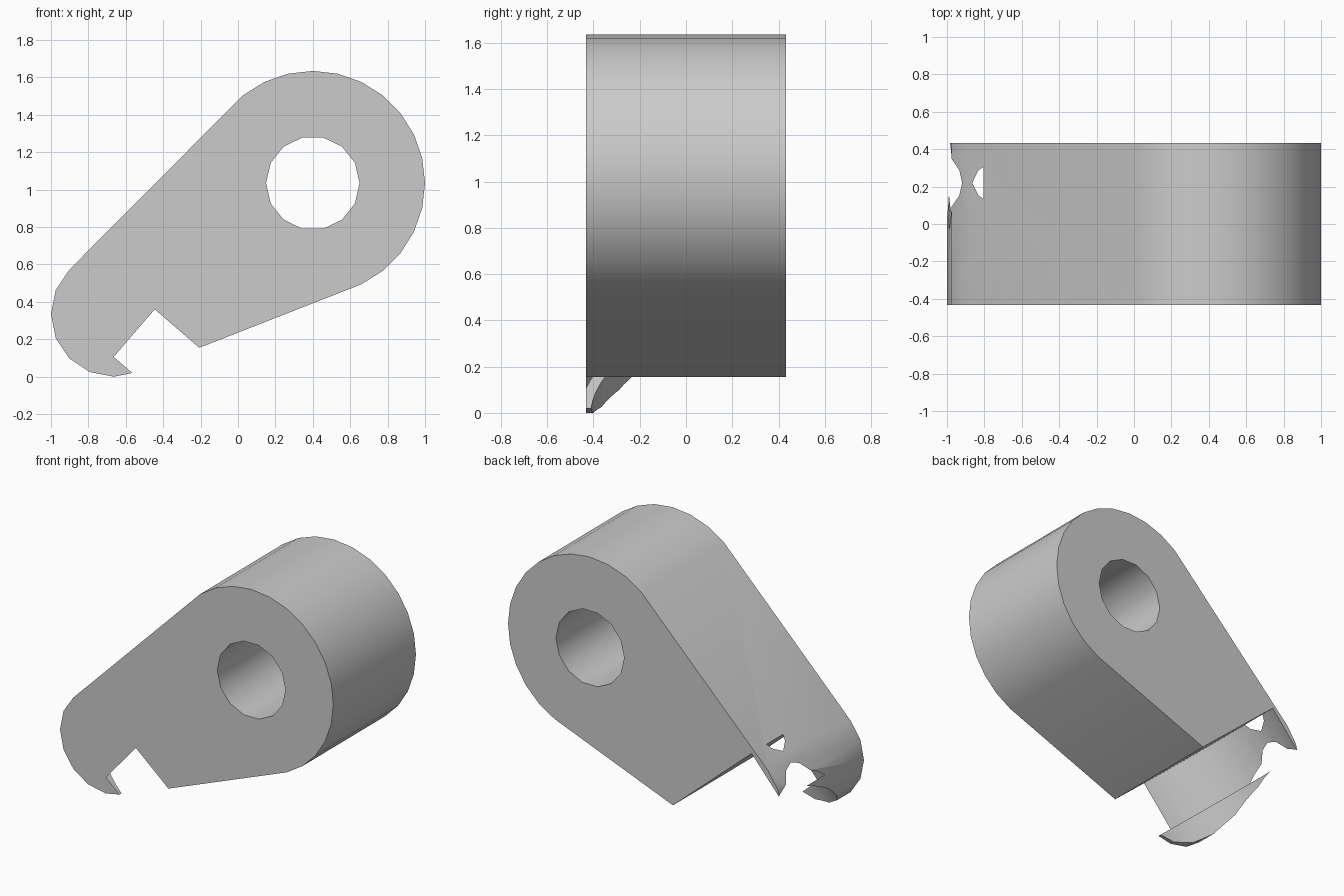
import bpy, bmesh
from math import cos, sin, pi
from mathutils import Vector

cube = bpy.data.objects.get("Cube")
if cube:
    bpy.data.objects.remove(cube, do_unlink=True)

HALF = 0.432                                  # half thickness of the block
ALONG = Vector((0.653, 0, 0.757))             # axis of the round socket
DEEP = Vector((-0.757, 0, 0.653))             # direction into the block
BACK = Vector((0, 1, 0))


def prism(name, ring, sweep):
    """Closed solid made by sweeping a ring of points."""
    bm = bmesh.new()
    face = bm.faces.new([bm.verts.new(p) for p in ring])
    swept = bmesh.ops.extrude_face_region(bm, geom=[face])["geom"]
    bmesh.ops.translate(bm, vec=sweep, verts=[v for v in swept if isinstance(v, bmesh.types.BMVert)])
    bmesh.ops.recalc_face_normals(bm, faces=bm.faces)
    mesh = bpy.data.meshes.new(name)
    bm.to_mesh(mesh)
    bm.free()
    obj = bpy.data.objects.new(name, mesh)
    bpy.context.collection.objects.link(obj)
    return obj


def arc(x, z, radius, sides, first, last, y):
    """Corners first..last of a regular polygon in the front plane."""
    return [Vector((x + radius * cos(2 * pi * i / sides), y, z + radius * sin(2 * pi * i / sides)))
            for i in range(first, last + 1)]


def socket_point(u, y, v):
    return ALONG * u + BACK * y + DEEP * v


def socket_cylinder(name, radius, start, end, sides=64):
    """Cylinder lying along the socket axis."""
    ring = [socket_point(start, 0.22 + radius * sin(2 * pi * i / sides),
                         0.37 + radius * cos(2 * pi * i / sides)) for i in range(sides)]
    return prism(name, ring, ALONG * (end - start))


# Rounded arm: large end and small end joined by straight flanks
outline = arc(0.4, 1.035, 0.6, 28, -5, 10, -HALF) + arc(-0.665, 0.335, 0.335, 16, 6, 13, -HALF)
arm = prism("hooked_arm", outline, BACK * 2 * HALF)

# Cutters: pivot hole, round socket, narrower neck, and open back of the neck
neck_back = [socket_point(-0.354, y, v) for y, v in ((0.22, -0.5), (0.6, -0.5), (0.6, 1.2), (0.22, 1.2))]
cutters = [
    prism("pivot_hole_cutter", arc(0.4, 1.035, 0.25, 14, 0, 13, -0.6), BACK * 1.2),
    socket_cylinder("socket_cutter", 0.683, -0.354, -0.018),
    socket_cylinder("neck_cutter", 0.635, -1.0, -0.2),
    prism("neck_back_cutter", neck_back, ALONG * -0.6),
]

bpy.ops.object.select_all(action="DESELECT")
bpy.context.view_layer.objects.active = arm
arm.select_set(True)
for cutter in cutters:
    cutter.hide_render = True
    cut = arm.modifiers.new(cutter.name, "BOOLEAN")
    cut.operation = "DIFFERENCE"
    cut.solver = "EXACT"
    cut.object = cutter
    bpy.ops.object.modifier_apply(modifier=cut.name)
for cutter in cutters:
    bpy.data.objects.remove(cutter, do_unlink=True)

# Plain grey finish, smooth on the curves
grey = bpy.data.materials.new("plain_grey")
grey.use_nodes = True
color = (0.6, 0.6, 0.6, 1)
grey.diffuse_color = color
grey.node_tree.nodes["Principled BSDF"].inputs["Base Color"].default_value = color
arm.data.materials.clear()
arm.data.materials.append(grey)
for face in arm.data.polygons:
    face.material_index = 0
bpy.ops.object.shade_smooth_by_angle(angle=pi / 6)
